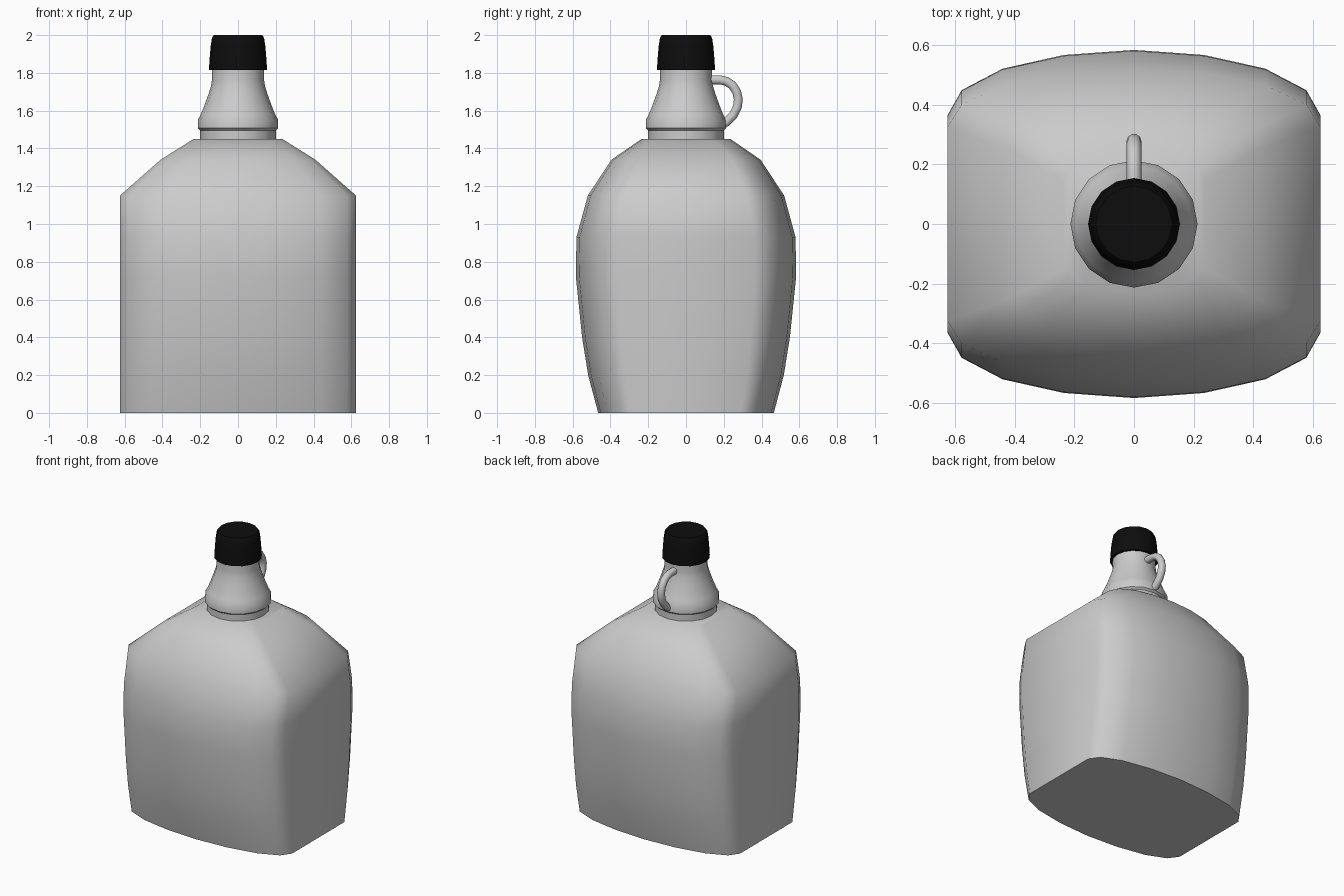
import bpy, bmesh, math

if "Cube" in bpy.data.objects:
    bpy.data.objects.remove(bpy.data.objects["Cube"])


def finish(name, bm, angle):
    bmesh.ops.recalc_face_normals(bm, faces=bm.faces)
    mesh = bpy.data.meshes.new(name)
    bm.to_mesh(mesh)
    bm.free()
    ob = bpy.data.objects.new(name, mesh)
    bpy.context.collection.objects.link(ob)
    bpy.ops.object.select_all(action='DESELECT')
    ob.select_set(True)
    bpy.context.view_layer.objects.active = ob
    bpy.ops.object.shade_smooth_by_angle(angle=math.radians(angle))
    return ob


def loft(name, rings, angle=40):
    """Skin a list of equal-length point rings and close both ends."""
    bm = bmesh.new()
    loops = [[bm.verts.new(p) for p in ring] for ring in rings]
    n = len(loops[0])
    for a, b in zip(loops, loops[1:]):
        for i in range(n):
            j = (i + 1) % n
            bm.faces.new((a[i], a[j], b[j], b[i]))
    bm.faces.new(loops[0][::-1])
    bm.faces.new(loops[-1])
    return finish(name, bm, angle)


def lathe(name, profile, sides=16, angle=40):
    turn = [2 * math.pi * i / sides for i in range(sides)]
    return loft(name, [[(r * math.cos(t), r * math.sin(t), z) for t in turn]
                       for r, z in profile], angle)


# Body: bowed rectangular section scaled up the height
quarter = [(0.625, 0.365), (0.577, 0.45), (0.44, 0.522), (0.235, 0.568)]
half = quarter + [(0, 0.585)] + [(-x, y) for x, y in reversed(quarter)]
section = half + [(-x, -y) for x, y in half]
levels = [(0, 0.625, 0.465), (0.2, 0.625, 0.518), (0.4, 0.625, 0.55),
          (0.72, 0.625, 0.583), (0.93, 0.625, 0.58), (1.15, 0.625, 0.52),
          (1.34, 0.41, 0.395), (1.45, 0.235, 0.235)]
loft("jug_body", [[(x * w / 0.625, y * d / 0.585, z) for x, y in section]
                  for z, w, d in levels], 45)

# Neck with a rolled lower collar
lathe("neck", [(0.2, 1.44), (0.2, 1.495), (0.213, 1.507), (0.213, 1.55),
               (0.195, 1.585), (0.177, 1.63), (0.157, 1.685), (0.143, 1.73),
               (0.138, 1.765), (0.138, 1.83)])

# Screw cap
cap = lathe("cap", [(0.154, 1.815), (0.15, 1.88), (0.145, 1.94),
                    (0.138, 1.985), (0.128, 2.0)], 16, 50)
black = bpy.data.materials.new("black_plastic")
black.diffuse_color = (0.004, 0.004, 0.004, 1)
black.use_nodes = True
black.node_tree.nodes["Principled BSDF"].inputs["Base Color"].default_value = black.diffuse_color
cap.data.materials.append(black)

# Finger loop handle: round tube swept along a path in the y-z plane
path = [(0.12, 1.764), (0.18, 1.763), (0.215, 1.755), (0.245, 1.735),
        (0.268, 1.70), (0.277, 1.66), (0.272, 1.62), (0.25, 1.575),
        (0.215, 1.54), (0.17, 1.515)]
rings = []
for i, (y, z) in enumerate(path):
    a, b = path[max(i - 1, 0)], path[min(i + 1, len(path) - 1)]
    dy, dz = b[0] - a[0], b[1] - a[1]
    length = math.hypot(dy, dz)
    ny, nz = -dz / length, dy / length
    ring = []
    for k in range(10):
        t = 2 * math.pi * k / 10
        c, s = 0.025 * math.cos(t), 0.025 * math.sin(t)
        ring.append((c, y + ny * s, z + nz * s))
    rings.append(ring)
loft("handle", rings, 60)
